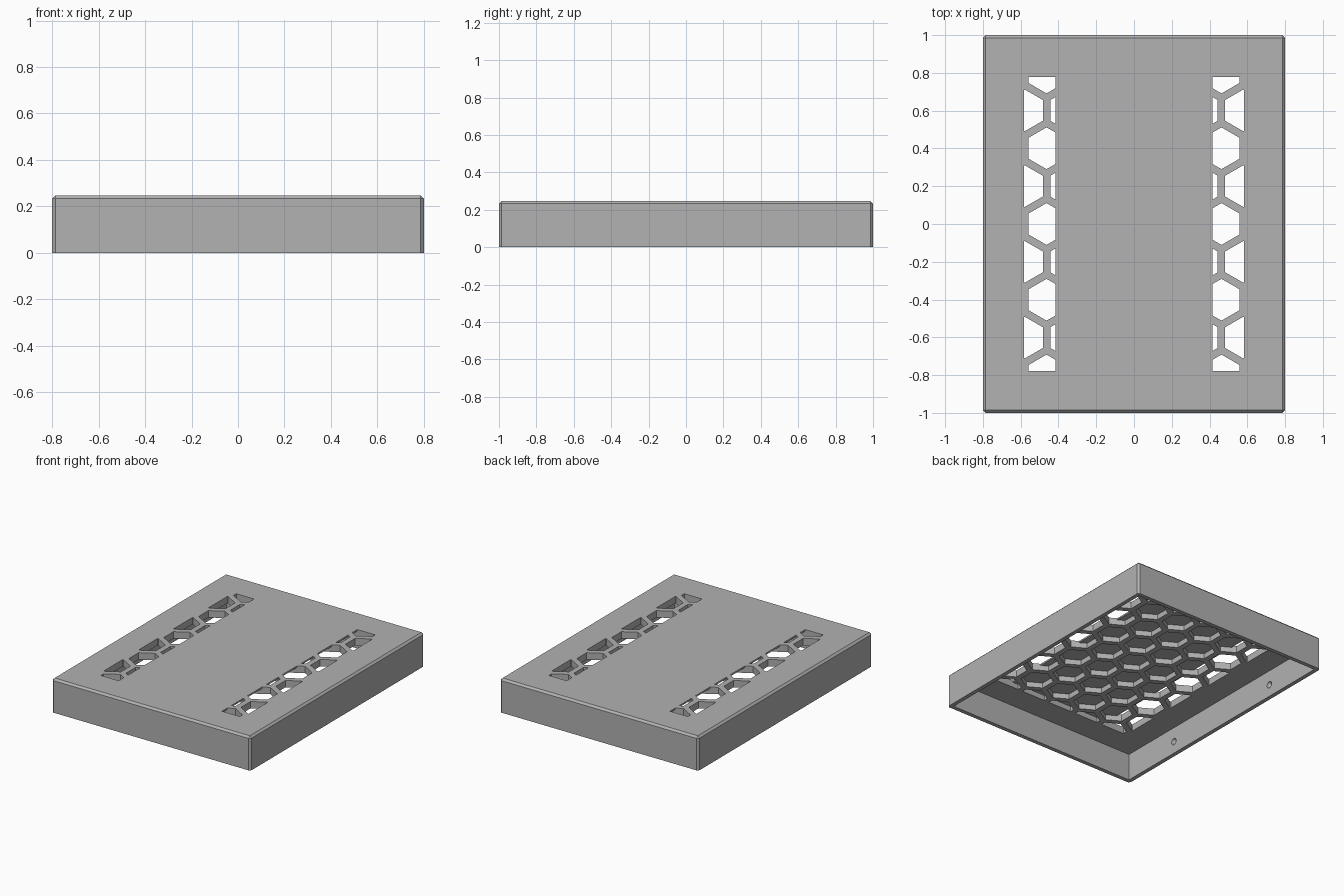
import bpy, bmesh, math
from mathutils import Matrix, Vector

old = bpy.data.objects.get("Cube")
if old:
    bpy.data.objects.remove(old, do_unlink=True)

HALF_X, HALF_Y, HEIGHT = 0.8, 1.0, 0.247
WALL, CEILING, SKIN = 0.03, 0.197, 0.235
PITCH, WEB = 0.2315, 0.04
GRILLE_X, GRILLE_Y, COVER_X = 0.583, 0.778, 0.415

grey = bpy.data.materials.new("plain_grey")
grey.use_nodes = True
colour = (0.445, 0.445, 0.445, 1)
grey.diffuse_color = colour
grey.node_tree.nodes["Principled BSDF"].inputs["Base Color"].default_value = colour


def make_object(name, bm):
    bmesh.ops.recalc_face_normals(bm, faces=bm.faces)
    mesh = bpy.data.meshes.new(name)
    bm.to_mesh(mesh)
    bm.free()
    mesh.materials.append(grey)
    obj = bpy.data.objects.new(name, mesh)
    bpy.context.collection.objects.link(obj)
    return obj


def box(bm, x, y, z0, z1):
    place = Matrix.Translation((0, 0, (z0 + z1) / 2))
    bmesh.ops.create_cube(bm, size=1, matrix=place @ Matrix.Diagonal((2 * x, 2 * y, z1 - z0, 1)))


def hex_prism(bm, cx, cy, x0, x1, z0, z1):
    """Add one upright hexagonal prism, trimmed to x0..x1 and the grille length."""
    radius = (PITCH - WEB) / math.sqrt(3)
    part = bmesh.new()
    corners = [(cx + radius * math.sin(k * math.pi / 3),
                cy + radius * math.cos(k * math.pi / 3), z0) for k in range(6)]
    part.faces.new([part.verts.new(c) for c in corners])
    trims = [((x0, 0, 0), (-1, 0, 0)), ((x1, 0, 0), (1, 0, 0)),
             ((0, -GRILLE_Y, 0), (0, -1, 0)), ((0, GRILLE_Y, 0), (0, 1, 0))]
    for point, normal in trims:
        bmesh.ops.bisect_plane(part, geom=part.verts[:] + part.edges[:] + part.faces[:],
                               plane_co=point, plane_no=normal, clear_outer=True)
    for face in part.faces:
        ring = [v.co.copy() for v in face.verts]
        low = [bm.verts.new(c) for c in ring]
        high = [bm.verts.new((c.x, c.y, z1)) for c in ring]
        bm.faces.new(low)
        bm.faces.new(high)
        for i in range(len(ring)):
            j = (i + 1) % len(ring)
            bm.faces.new((low[i], low[j], high[j], high[i]))
    part.free()


def honeycomb(name, x0, x1, z0, z1):
    bm = bmesh.new()
    for row in range(-4, 5):
        for col in range(-3, 4):
            cx = (col + 0.5 * (row % 2)) * PITCH
            hex_prism(bm, cx, row * PITCH * math.sqrt(3) / 2, x0, x1, z0, z1)
    return make_object(name, bm)


def cut(target, cutter):
    cutter.hide_render = True
    mod = target.modifiers.new("cut", "BOOLEAN")
    mod.operation = "DIFFERENCE"
    mod.solver = "EXACT"
    mod.object = cutter
    bpy.context.view_layer.objects.active = target
    bpy.ops.object.modifier_apply(modifier=mod.name)
    bpy.data.objects.remove(cutter, do_unlink=True)


# Outer shell with chamfered top and corners
bm = bmesh.new()
box(bm, HALF_X, HALF_Y, 0, HEIGHT)
edges = [e for e in bm.edges if max(v.co.z for v in e.verts) > HEIGHT / 2]
bmesh.ops.bevel(bm, geom=edges, offset=0.014, segments=1, affect="EDGES")
cover = make_object("case_cover", bm)

# Hollow underside
bm = bmesh.new()
box(bm, HALF_X - WALL, HALF_Y - WALL, -0.1, CEILING)
cut(cover, make_object("cavity_cutter", bm))

# Blind honeycomb pockets under the middle, open vents along both sides
cut(cover, honeycomb("pocket_cutter", -COVER_X, COVER_X, 0.15, SKIN))
cut(cover, honeycomb("left_vent_cutter", COVER_X, GRILLE_X, 0.15, 0.3))
cut(cover, honeycomb("right_vent_cutter", -GRILLE_X, -COVER_X, 0.15, 0.3))

# Snap-fit dimples inside the long walls
bm = bmesh.new()
for sx in (-1, 1):
    for sy in (-1, 1):
        spot = Vector((sx * (HALF_X - WALL), sy * 0.5, 0.09))
        bmesh.ops.create_uvsphere(bm, u_segments=12, v_segments=8, radius=0.024,
                                  matrix=Matrix.Translation(spot))
cut(cover, make_object("dimple_cutter", bm))
